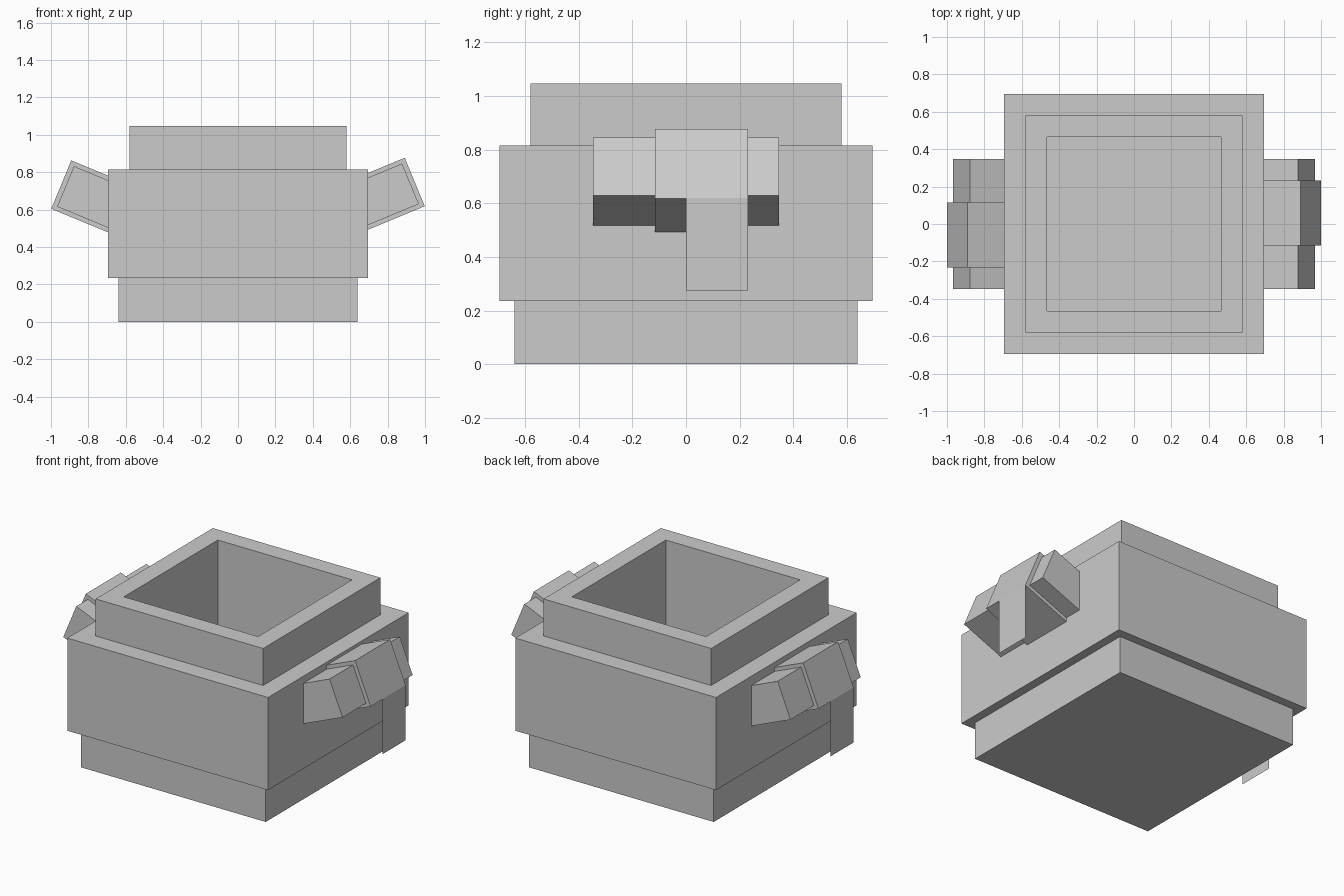
import bpy
import bmesh
from math import radians
from mathutils import Matrix, Vector

cube = bpy.data.objects.get("Cube")
if cube:
    bpy.data.objects.remove(cube, do_unlink=True)

clay = bpy.data.materials.new("clay_grey")
clay.use_nodes = True
clay.diffuse_color = (0.6, 0.6, 0.6, 1)
clay.node_tree.nodes["Principled BSDF"].inputs["Base Color"].default_value = (0.6, 0.6, 0.6, 1)


def finish(bm, name):
    mesh = bpy.data.meshes.new(name)
    bm.to_mesh(mesh)
    bm.free()
    mesh.materials.append(clay)
    obj = bpy.data.objects.new(name, mesh)
    bpy.context.collection.objects.link(obj)
    return obj


def square_pot(name, profile):
    """Sweep a (half width, height) profile around a square, capping both ends."""
    bm = bmesh.new()
    rings = [[bm.verts.new((sx * h, sy * h, z))
              for sx, sy in ((-1, -1), (1, -1), (1, 1), (-1, 1))]
             for h, z in profile]
    for low, high in zip(rings, rings[1:]):
        for i in range(4):
            j = (i + 1) % 4
            bm.faces.new((low[i], low[j], high[j], high[i]))
    bm.faces.new(rings[0][::-1])
    bm.faces.new(rings[-1])
    return finish(bm, name)


def tilted_block(name, end, length, y_range, thickness, side):
    """Block whose outer end face is centred at end (x, z), tilted upward."""
    y0, y1 = y_range
    bm = bmesh.new()
    bmesh.ops.create_cube(bm, size=1)
    bm.transform(side
                 @ Matrix.Translation((end[0], (y0 + y1) / 2, end[1]))
                 @ Matrix.Rotation(radians(-22.5), 4, 'Y')
                 @ Matrix.Translation((-length / 2, 0, 0))
                 @ Matrix.Diagonal((length, y1 - y0, thickness, 1)))
    return finish(bm, name)


def hanging_flap(name, x, y_range, z_range, side):
    """Thin cloth-like sheet hanging from the strap's lower outer edge."""
    (y0, y1), (z0, z1) = y_range, z_range
    bm = bmesh.new()
    corners = ((y0, z0), (y1, z0), (y1, z1), (y0, z1))
    bm.faces.new([bm.verts.new(side @ Vector((x, y, z))) for y, z in corners])
    return finish(bm, name)


# Stepped pot: base, wide belly, neck rim and deep square cavity
square_pot("pot_body", [
    (0.64, 0), (0.64, 0.235), (0.695, 0.235), (0.695, 0.815),
    (0.58, 0.815), (0.58, 1.047), (0.465, 1.047), (0.465, 0.235)])

# Handles, straps and flaps, turned half way round for the other side
sides = {"left": Matrix.Identity(4),
         "right": Matrix.Translation((0, 0, -0.014)) @ Matrix.Rotation(radians(180), 4, 'Z')}
for label, side in sides.items():
    tilted_block(f"{label}_handle", (0.922, 0.738), 0.36, (-0.347, 0.347), 0.234, side)
    tilted_block(f"{label}_strap", (0.945, 0.7475), 0.36, (-0.115, 0.232), 0.28, side)
    hanging_flap(f"{label}_flap", 0.999, (0, 0.232), (0.275, 0.62), side)
